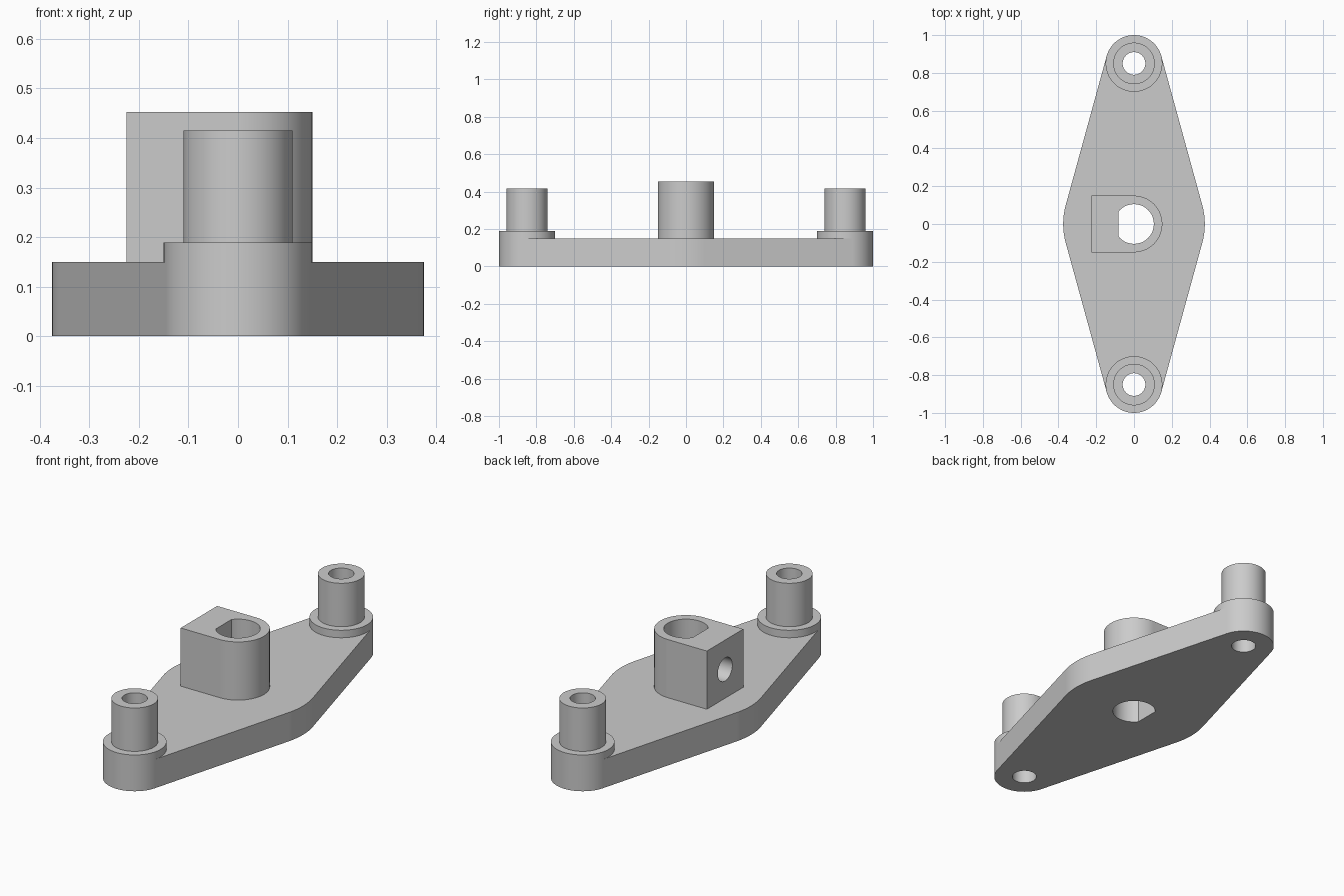
import bpy
import bmesh
from math import cos, sin, tau
from mathutils import Vector
from mathutils.geometry import convex_hull_2d

cube = bpy.data.objects.get("Cube")
if cube:
    bpy.data.objects.remove(cube, do_unlink=True)

grey = bpy.data.materials.new("plain_grey")
grey.use_nodes = True
grey.diffuse_color = (0.6, 0.6, 0.6, 1)
grey.node_tree.nodes["Principled BSDF"].inputs["Base Color"].default_value = grey.diffuse_color

SEGMENTS = 96
PLATE_TOP, BOSS_TOP, PIN_TOP, HUB_TOP = 0.15, 0.189, 0.415, 0.453
PIN_Y = 0.85


def circle(radius, x=0, y=0):
    steps = [tau * i / SEGMENTS for i in range(SEGMENTS)]
    return [Vector((x + radius * cos(a), y + radius * sin(a))) for a in steps]


def hull(points):
    return [points[i] for i in convex_hull_2d(points)]


def prism(name, outline, bottom, top):
    """Extrude a flat outline upward into a closed solid."""
    bm = bmesh.new()
    base = bm.faces.new([bm.verts.new((p.x, p.y, bottom)) for p in outline])
    ring = bmesh.ops.extrude_face_region(bm, geom=[base])["geom"]
    verts = [v for v in ring if isinstance(v, bmesh.types.BMVert)]
    bmesh.ops.translate(bm, verts=verts, vec=(0, 0, top - bottom))
    bmesh.ops.recalc_face_normals(bm, faces=bm.faces)
    mesh = bpy.data.meshes.new(name)
    bm.to_mesh(mesh)
    bm.free()
    mesh.materials.append(grey)
    obj = bpy.data.objects.new(name, mesh)
    bpy.context.collection.objects.link(obj)
    return obj


def combine(target, tool, operation):
    """Apply a boolean to the target and discard the tool."""
    bpy.context.view_layer.objects.active = target
    mod = target.modifiers.new("combine", "BOOLEAN")
    mod.operation, mod.solver, mod.object = operation, "EXACT", tool
    bpy.ops.object.modifier_apply(modifier=mod.name)
    bpy.data.objects.remove(tool, do_unlink=True)


# Diamond plate: straight sides tangent to a wide middle and two round ends
ends = circle(0.15, y=PIN_Y) + circle(0.15, y=-PIN_Y)
flange = prism("mounting_flange", hull(circle(0.375) + ends), 0, PLATE_TOP)

# Raised boss and hollow pin at each end
for y in (-PIN_Y, PIN_Y):
    combine(flange, prism("boss", circle(0.15, y=y), 0, BOSS_TOP), "UNION")
    combine(flange, prism("pin", circle(0.11, y=y), 0.1, PIN_TOP), "UNION")
    combine(flange, prism("pin_hole", circle(0.06, y=y), -0.1, 0.6), "DIFFERENCE")

# Hub: round on one side, square on the other
corners = [Vector((-0.225, -0.15)), Vector((-0.225, 0.15))]
combine(flange, prism("hub", hull(circle(0.15) + corners), 0.1, HUB_TOP), "UNION")

# D-shaped shaft bore
bore = [Vector((max(p.x, -0.083), p.y)) for p in circle(0.105)]
combine(flange, prism("shaft_bore", hull(bore), -0.1, 0.6), "DIFFERENCE")

# Set-screw hole from the flat side of the hub into the bore
screw = prism("screw_hole", circle(0.06), -0.3, -0.02)
screw.rotation_euler.y = tau / 4
screw.location.z = 0.3
bpy.context.view_layer.update()
combine(flange, screw, "DIFFERENCE")

# Smooth round walls, crisp edges and even flats
bpy.ops.object.select_all(action="DESELECT")
flange.select_set(True)
bpy.context.view_layer.objects.active = flange
bpy.ops.object.shade_smooth_by_angle()
normals = flange.modifiers.new("even_normals", "WEIGHTED_NORMAL")
normals.keep_sharp = True
